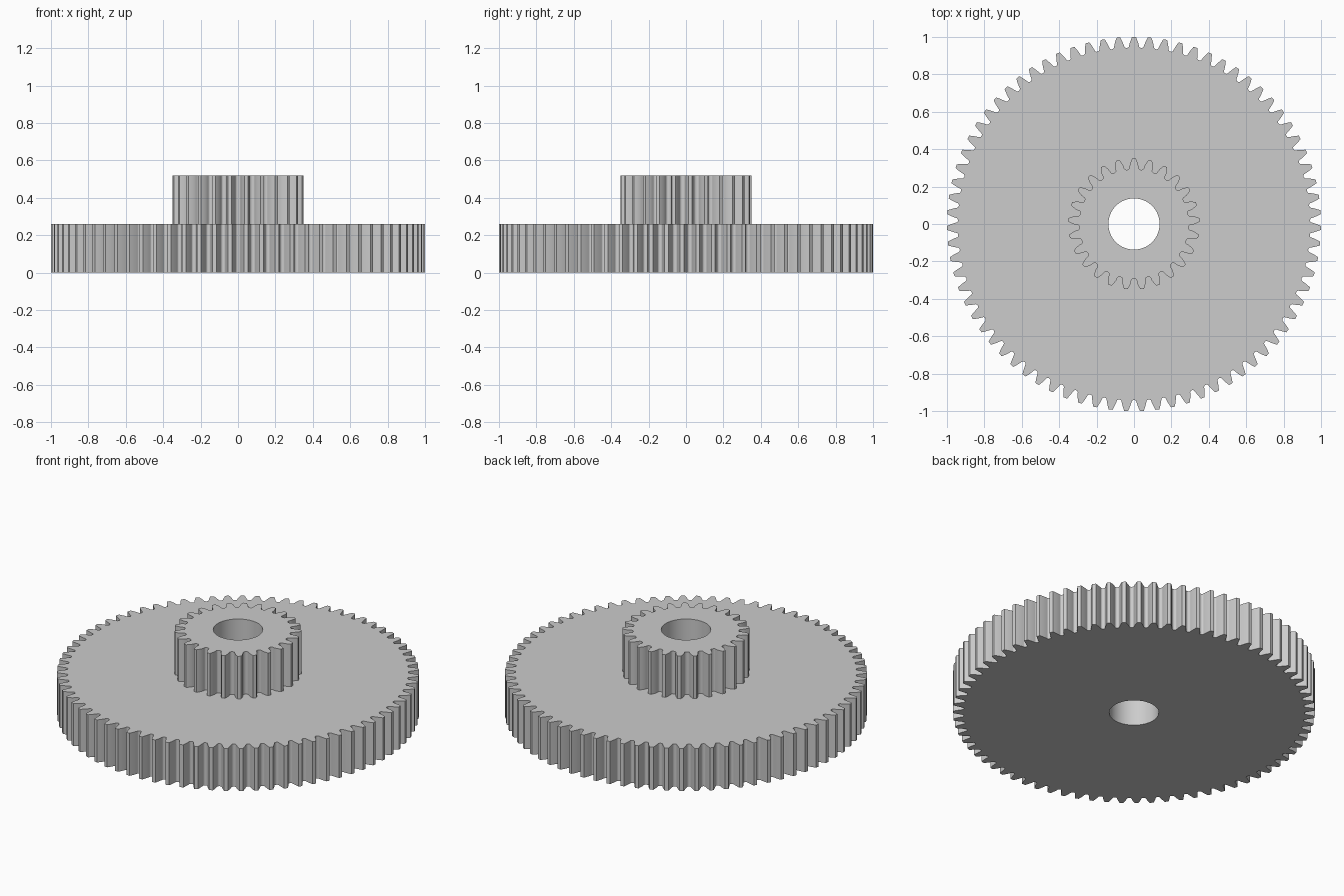
import bpy
import bmesh
from math import acos, cos, pi, radians, sin, tan

if "Cube" in bpy.data.objects:
    bpy.data.objects.remove(bpy.data.objects["Cube"], do_unlink=True)

BIG_TEETH, SMALL_TEETH = 75, 25
MODULE = 2 / (BIG_TEETH + 2)      # outer diameter of the big gear is 2
WIDTH = 10 * MODULE
BORE_RADIUS = 0.137

grey = bpy.data.materials.new("light grey")
grey.use_nodes = True
colour = (0.604, 0.604, 0.604, 1)
grey.diffuse_color = colour
grey.node_tree.nodes["Principled BSDF"].inputs["Base Color"].default_value = colour


def involute(a):
    return tan(a) - a


def gear_outline(teeth):
    """Involute teeth with rounded valleys, one tooth pointing to +y."""
    pitch = MODULE * teeth / 2
    pressure = radians(20)
    base = pitch * cos(pressure)
    root, tip = pitch - 1.25 * MODULE, pitch + MODULE

    def half_angle(r):
        return pi / (2 * teeth) + involute(pressure) - involute(acos(min(1, base / r)))

    # Half a tooth, from the middle of the valley up to the tip
    fillet = 0.38 * MODULE
    start = root + fillet
    gap = pi / teeth - half_angle(start)
    half = []
    for i in range(5):
        a = i * pi / 8
        half.append((root + fillet * (1 - cos(a)), pi / teeth - gap * sin(a)))
    for i in range(1, 6):
        r = start + (tip - start) * i / 5
        half.append((r, half_angle(r)))

    tooth = [(r, -a) for r, a in half] + [(r, a) for r, a in reversed(half[1:])]
    points = []
    for k in range(teeth):
        centre = pi / 2 + 2 * pi * k / teeth
        points += [(r * cos(centre + a), r * sin(centre + a)) for r, a in tooth]
    return points


def circle(radius, sides=64):
    return [(radius * cos(2 * pi * i / sides), radius * sin(2 * pi * i / sides))
            for i in range(sides)]


def make_gear(name, teeth, bottom):
    bm = bmesh.new()
    # Flat face with the bore left open
    for loop in (gear_outline(teeth), circle(BORE_RADIUS)):
        verts = [bm.verts.new((x, y, bottom)) for x, y in loop]
        for i, v in enumerate(verts):
            bm.edges.new((verts[i - 1], v))
    bmesh.ops.triangle_fill(bm, use_beauty=True, edges=bm.edges[:], normal=(0, 0, 1))
    # Extrude to the gear width
    result = bmesh.ops.extrude_face_region(bm, geom=bm.faces[:], use_keep_orig=True)
    top = [g for g in result["geom"] if isinstance(g, bmesh.types.BMVert)]
    bmesh.ops.translate(bm, verts=top, vec=(0, 0, WIDTH))
    bmesh.ops.recalc_face_normals(bm, faces=bm.faces[:])

    mesh = bpy.data.meshes.new(name)
    bm.to_mesh(mesh)
    bm.free()
    mesh.materials.append(grey)
    gear = bpy.data.objects.new(name, mesh)
    bpy.context.collection.objects.link(gear)
    bpy.ops.object.select_all(action="DESELECT")
    gear.select_set(True)
    bpy.context.view_layer.objects.active = gear
    bpy.ops.object.shade_smooth_by_angle(angle=radians(30))


make_gear("large_gear", BIG_TEETH, 0)
make_gear("small_gear", SMALL_TEETH, WIDTH)
